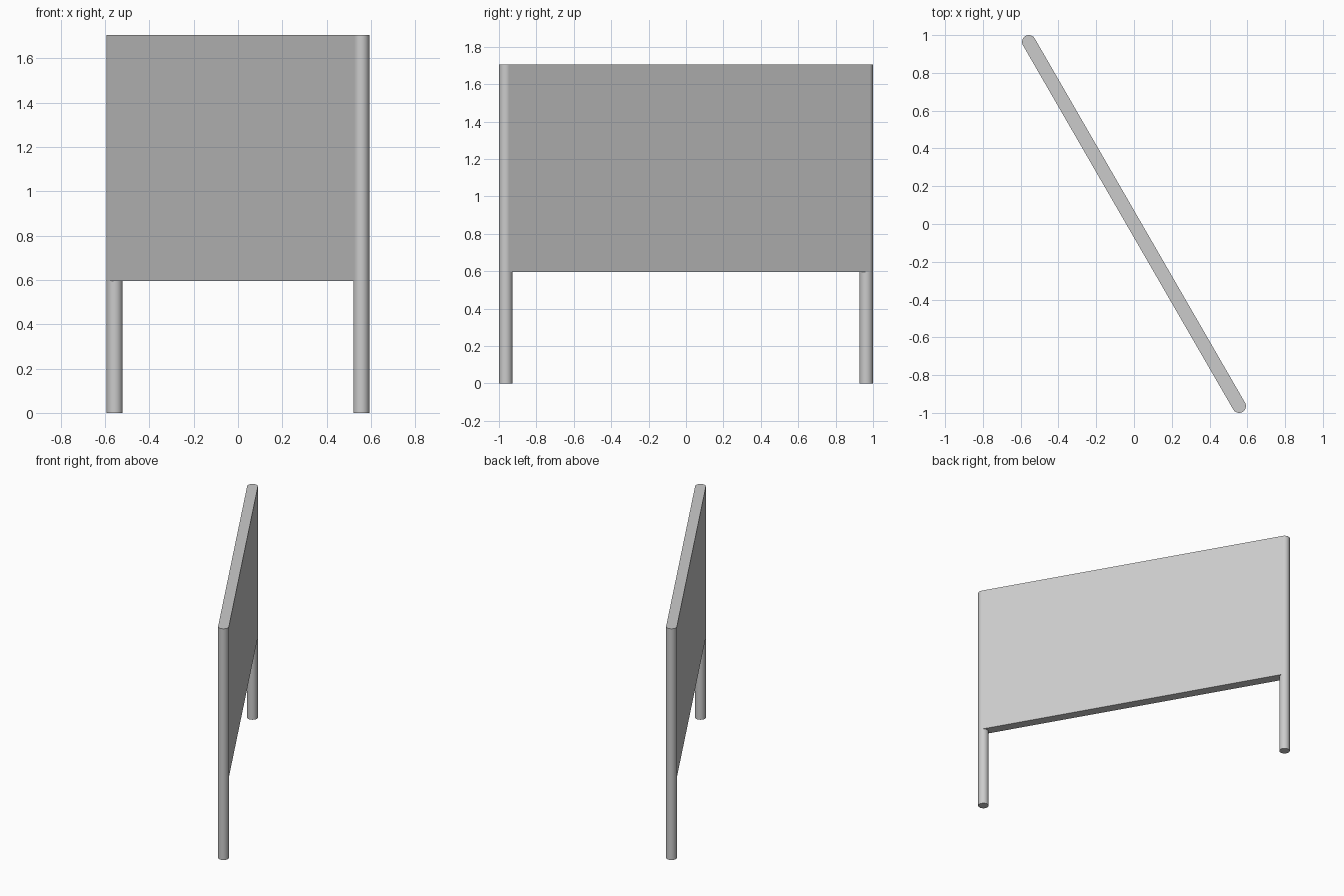
import bpy
import math

cube = bpy.data.objects.get("Cube")
if cube:
    bpy.data.objects.remove(cube, do_unlink=True)

RADIUS = 0.036
HALF_SPAN = 1.113
TOP, PANEL_BOTTOM = 1.705, 0.595
TURN = math.radians(-60)

grey = bpy.data.materials.new("light grey")
grey.use_nodes = True
colour = (0.6, 0.6, 0.6, 1)
grey.diffuse_color = colour
grey.node_tree.nodes["Principled BSDF"].inputs["Base Color"].default_value = colour


def finish(name):
    obj = bpy.context.object
    obj.name = name
    obj.data.materials.append(grey)
    return obj


# Two round posts, one at each end of the board
for name, side in (("front_post", 1), ("back_post", -1)):
    bpy.ops.mesh.primitive_cylinder_add(
        vertices=48, radius=RADIUS, depth=TOP,
        location=(side * HALF_SPAN * math.cos(TURN),
                  side * HALF_SPAN * math.sin(TURN), TOP / 2),
        rotation=(0, 0, TURN))
    finish(name)
    bpy.ops.object.shade_smooth_by_angle(angle=math.radians(40))

# Flat board spanning the posts, as thick as they are wide
bpy.ops.mesh.primitive_cube_add(
    size=1, location=(0, 0, (TOP + PANEL_BOTTOM) / 2), rotation=(0, 0, TURN))
board = finish("board")
board.scale = (2 * HALF_SPAN, 2 * RADIUS, TOP - PANEL_BOTTOM)
bpy.ops.object.transform_apply(location=False, rotation=False, scale=True)
